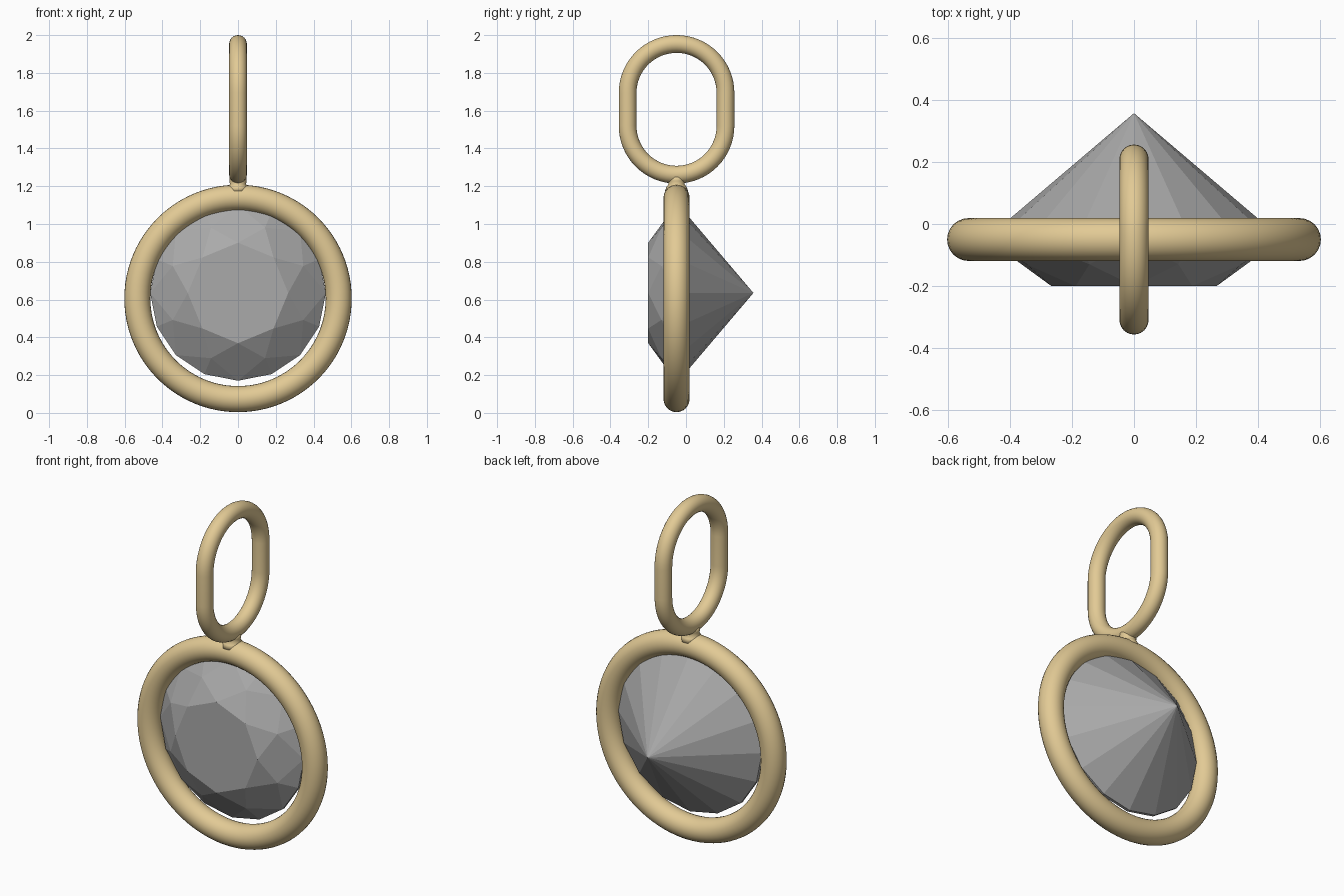
import bpy, bmesh
from math import sin, cos, pi
from mathutils import Vector

cube = bpy.data.objects.get("Cube")
if cube:
    bpy.data.objects.remove(cube)

MID_Y = -0.05


def material(name, rgb):
    m = bpy.data.materials.new(name)
    m.use_nodes = True
    m.diffuse_color = (*rgb, 1)
    m.node_tree.nodes["Principled BSDF"].inputs["Base Color"].default_value = (*rgb, 1)
    return m


gold = material("pale gold", (0.76, 0.59, 0.30))
grey = material("gem grey", (0.40, 0.40, 0.40))


def make(name, bm, mat, smooth):
    bmesh.ops.recalc_face_normals(bm, faces=bm.faces)
    mesh = bpy.data.meshes.new(name)
    bm.to_mesh(mesh)
    bm.free()
    mesh.materials.append(mat)
    for p in mesh.polygons:
        p.use_smooth = smooth
    obj = bpy.data.objects.new(name, mesh)
    bpy.context.collection.objects.link(obj)
    return obj


def bridge(bm, a, b):
    n = len(a)
    for i in range(n):
        bm.faces.new((a[i], a[(i + 1) % n], b[(i + 1) % n], b[i]))


def closed_tube(name, path, side, radius, sides=24):
    """Round tube along a closed flat path; side is the path plane's normal."""
    bm, rings, n = bmesh.new(), [], len(path)
    for i, p in enumerate(path):
        out = (path[(i + 1) % n] - path[i - 1]).normalized().cross(side)
        rings.append([bm.verts.new(p + radius * (out * cos(t) + side * sin(t)))
                      for t in (2 * pi * k / sides for k in range(sides))])
    for i in range(n):
        bridge(bm, rings[i - 1], rings[i])
    return make(name, bm, gold, True)


# Round bezel ring around the gem
circle = [Vector((0.533 * cos(t), MID_Y, 0.606 + 0.533 * sin(t)))
          for t in (2 * pi * i / 96 for i in range(96))]
closed_tube("bezel_ring", circle, Vector((0, 1, 0)), 0.069)

# Upright oval hanging loop: two half circles joined by straight sides
oval = []
for sign in (1, -1):
    for i in range(33):
        t = pi * i / 32
        oval.append(Vector((0, MID_Y + sign * 0.259 * cos(t),
                            1.607 + sign * (0.087 + 0.259 * sin(t)))))
closed_tube("hanging_loop", oval, Vector((1, 0, 0)), 0.047)

# Flared solder joint between ring and loop
bm, prev = bmesh.new(), None
for r, z in ((0.062, 1.175), (0.052, 1.198), (0.042, 1.211), (0.046, 1.228), (0.046, 1.25)):
    ring = [bm.verts.new((r * cos(t), MID_Y + r * sin(t), z))
            for t in (2 * pi * k / 24 for k in range(24))]
    if prev:
        bridge(bm, prev, ring)
    else:
        bm.faces.new(ring)
    prev = ring
bm.faces.new(prev)
make("solder_joint", bm, gold, True)

# Faceted gem: table to the front, point to the back
SEG = 8
bm = bmesh.new()


def gem_ring(radius, y, count, shift=0.0):
    return [bm.verts.new((radius * sin(t), y, 0.635 + radius * cos(t)))
            for t in (2 * pi * (i + shift) / count for i in range(count))]


table = gem_ring(0.266, -0.20, SEG)
star = gem_ring(0.374, -0.13, SEG, 0.5)
girdle = gem_ring(0.465, -0.055, SEG * 2)
girdle_back = gem_ring(0.465, -0.038, SEG * 2)
tip = bm.verts.new((0, 0.357, 0.635))
bm.faces.new(table)
for i in range(SEG):
    j = (i + 1) % SEG
    g, h, k = girdle[2 * i], girdle[2 * i + 1], girdle[2 * j]
    bm.faces.new((table[i], table[j], star[i]))
    bm.faces.new((g, h, star[i]))
    bm.faces.new((h, k, star[i]))
    bm.faces.new((table[i], star[i], g, star[i - 1]))
bridge(bm, girdle, girdle_back)
for i in range(SEG * 2):
    bm.faces.new((girdle_back[i - 1], girdle_back[i], tip))
make("gem", bm, grey, False)
